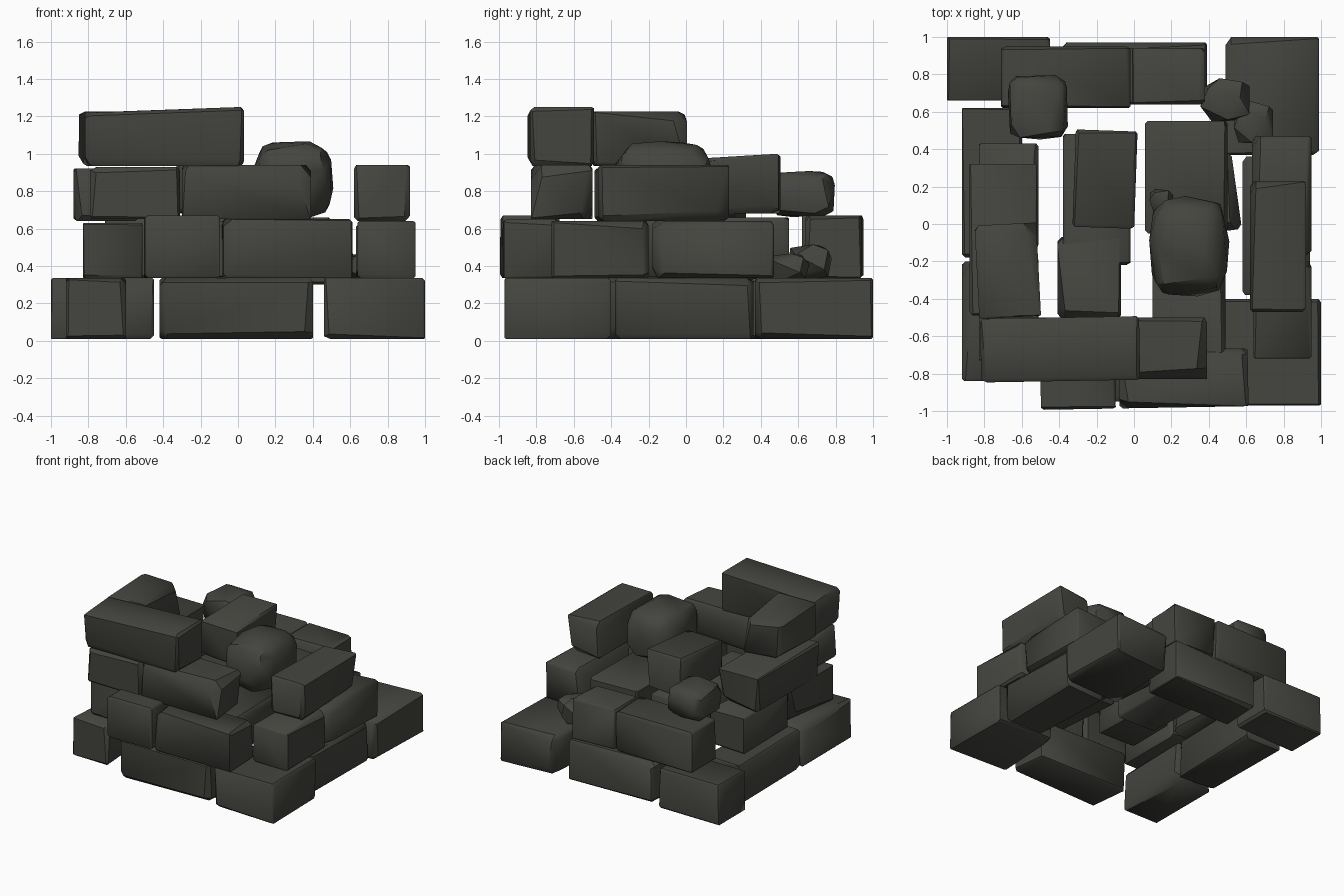
import bpy, bmesh, math, random
from mathutils import Vector, Matrix

if "Cube" in bpy.data.objects:
    bpy.data.objects.remove(bpy.data.objects["Cube"])

random.seed(7)
stone = bpy.data.materials.new("dark olive grey stone")
stone.diffuse_color = (0.058, 0.059, 0.050, 1)
stone.use_nodes = True
stone.node_tree.nodes["Principled BSDF"].inputs["Base Color"].default_value = stone.diffuse_color


def hull_object(name, pts):
    """Convex worn stone from a cloud of points."""
    bm = bmesh.new()
    for p in pts:
        bm.verts.new(p)
    res = bmesh.ops.convex_hull(bm, input=bm.verts[:])
    junk = [v for v in bm.verts if not v.link_faces]
    bmesh.ops.delete(bm, geom=junk, context='VERTS')
    bmesh.ops.recalc_face_normals(bm, faces=bm.faces[:])
    me = bpy.data.meshes.new(name)
    bm.to_mesh(me)
    bm.free()
    me.shade_smooth()
    me.set_sharp_from_angle(angle=math.radians(38))
    me.materials.append(stone)
    ob = bpy.data.objects.new(name, me)
    bpy.context.collection.objects.link(ob)
    return ob


def block(name, x0, x1, y0, y1, z0, z1, wear=0.018, turn=0, tilt=(0, 0)):
    """Box with chamfered edges and a few randomly chipped corners.
    turn = degrees about z, tilt = rise of the top along x and y."""
    c = Vector(((x0 + x1) / 2, (y0 + y1) / 2, (z0 + z1) / 2))
    h = Vector(((x1 - x0) / 2, (y1 - y0) / 2, (z1 - z0) / 2))
    rot = Matrix.Rotation(math.radians(turn), 3, 'Z')
    pts = []
    for sx in (-1, 1):
        for sy in (-1, 1):
            for sz in (-1, 1):
                w = wear * random.uniform(0.3, 1.5)
                if random.random() < 0.22:
                    w += random.uniform(0.015, 0.05)
                for flush in range(3):
                    ins = [0 if a == flush else w * random.uniform(0.5, 1.3) for a in range(3)]
                    p = Vector((sx * (h.x - ins[0]), sy * (h.y - ins[1]), sz * (h.z - ins[2])))
                    if sz > 0:
                        p.z += tilt[0] * sx + tilt[1] * sy
                    pts.append(c + rot @ p)
    return hull_object(name, pts)


def boulder(name, x0, x1, y0, y1, z0, z1, n=40, power=0.6):
    """Rounded stone: random points on a squarish ellipsoid."""
    c = Vector(((x0 + x1) / 2, (y0 + y1) / 2, (z0 + z1) / 2))
    h = Vector(((x1 - x0) / 2, (y1 - y0) / 2, (z1 - z0) / 2))
    pts = []
    for i in range(n):
        z = 1 - 2 * (i + 0.5) / n
        r, a = math.sqrt(1 - z * z), i * 2.39996 + random.uniform(-0.2, 0.2)
        d = [r * math.cos(a), r * math.sin(a), z]
        pts.append(c + Vector([math.copysign(abs(d[k]) ** power, d[k]) * h[k] for k in range(3)]))
    return hull_object(name, pts)


# bottom course
for name, x0, x1, y0, y1 in (
        ("base_front", -0.42, 0.40, -0.95, -0.60),
        ("base_front_right_corner", 0.46, 1.00, -0.97, -0.40),
        ("base_right", 0.58, 0.94, -0.38, 0.36),
        ("base_back_right_corner", 0.49, 0.99, 0.37, 1.00),
        ("base_back", -0.38, 0.39, 0.64, 0.97),
        ("base_back_left_corner", -1.00, -0.45, 0.66, 1.00),
        ("base_left_back", -0.92, -0.60, -0.18, 0.62),
        ("base_left_front", -0.92, -0.60, -0.84, -0.20)):
    block(name, x0, x1, y0, y1, 0.01, 0.335)

# second course
for name, x0, x1, y0, y1, z1, turn in (
        ("second_front_left", -0.50, -0.10, -0.99, -0.68, 0.67, 1),
        ("second_front_right", -0.08, 0.61, -0.98, -0.67, 0.65, 1),
        ("second_right_front", 0.64, 0.95, -0.72, -0.20, 0.64, 0),
        ("second_right_back", 0.63, 0.95, -0.18, 0.47, 0.64, 0),
        ("second_back_left", -0.71, -0.02, 0.62, 0.95, 0.67, 0),
        ("second_back_right", -0.01, 0.38, 0.64, 0.94, 0.67, 0),
        ("second_left_back", -0.83, -0.51, -0.15, 0.43, 0.63, 0),
        ("second_left_front", -0.83, -0.51, -0.73, -0.17, 0.63, 0)):
    block(name, x0, x1, y0, y1, 0.335, z1, turn=turn)

# inner floor stones, carried at the second course
block("floor_front_right", 0.10, 0.49, -0.70, -0.07, 0.34, 0.64)
block("floor_back_right", 0.06, 0.50, -0.05, 0.55, 0.34, 0.66)
block("floor_front_left", -0.41, -0.07, -0.50, -0.07, 0.34, 0.64)
block("floor_back_left", -0.38, -0.02, -0.22, 0.48, 0.33, 0.64)
block("floor_shard", 0.22, 0.55, -0.05, 0.36, 0.30, 0.58, 0.05, turn=8)

# third course
block("third_front_left", -0.79, -0.31, -0.83, -0.50, 0.65, 0.93)
block("third_front_right", -0.30, 0.39, -0.83, -0.50, 0.65, 0.94)
block("third_right", 0.62, 0.92, -0.47, 0.23, 0.64, 0.94)
block("third_left", -0.88, -0.52, -0.49, 0.32, 0.64, 0.92)
block("third_inner", -0.32, 0.01, -0.02, 0.50, 0.68, 0.985, tilt=(0, 0.015), turn=-2)

# top course
block("top_front", -0.82, 0.03, -0.84, -0.50, 0.935, 1.235, turn=1, tilt=(0.015, 0))
block("top_left", -0.84, -0.51, -0.50, 0.00, 0.935, 1.225, turn=3)

# loose stones
boulder("large_boulder", 0.08, 0.51, -0.39, 0.15, 0.65, 1.07)
boulder("back_boulder", -0.68, -0.35, 0.45, 0.80, 0.66, 0.91, 26, 0.45)
boulder("small_rock_a", 0.35, 0.63, 0.54, 0.78, 0.32, 0.52, 14)
boulder("small_rock_b", 0.53, 0.75, 0.42, 0.66, 0.32, 0.47, 14)
boulder("pebble", 0.08, 0.21, 0.06, 0.19, 0.65, 0.75, 14)
